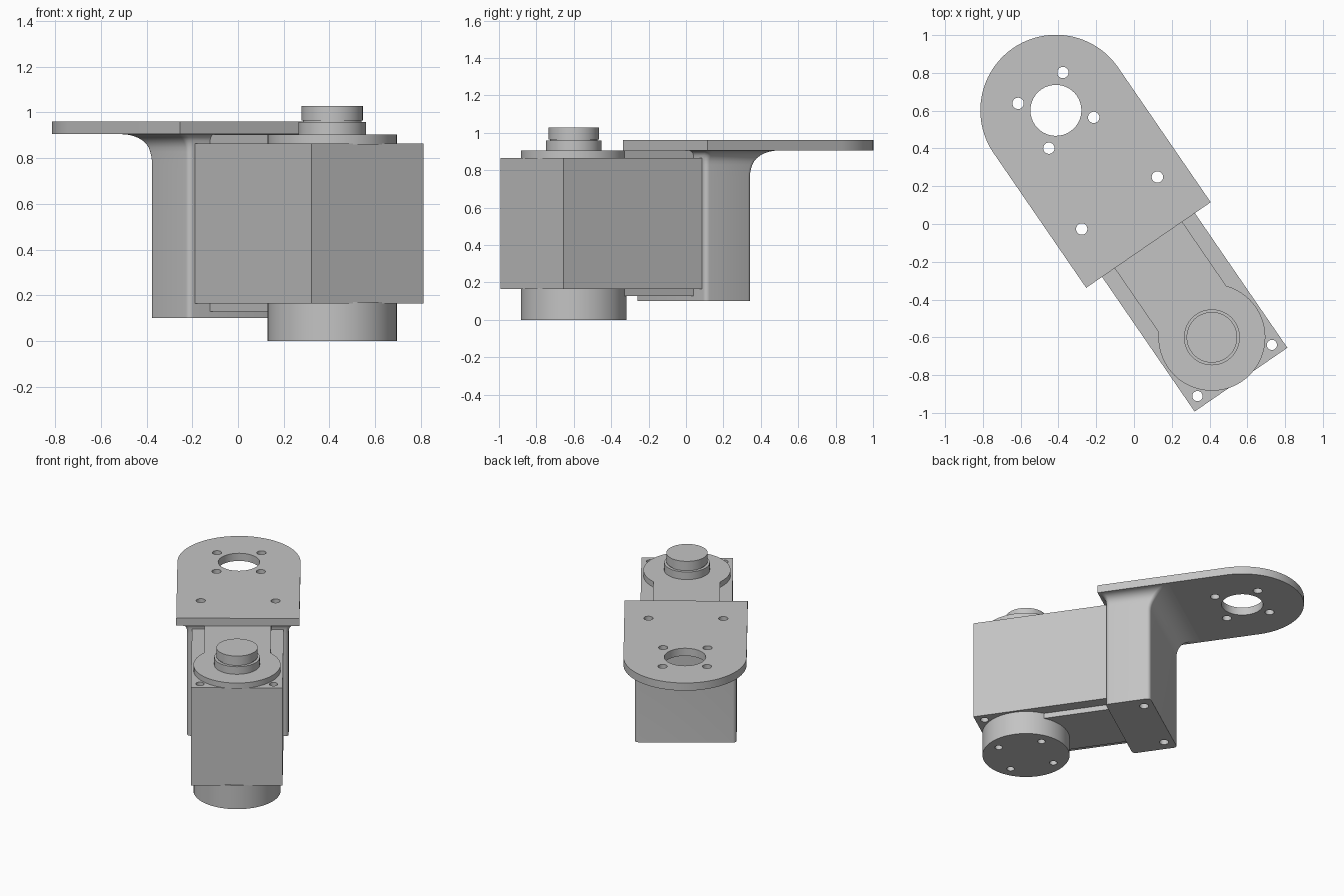
import bpy, bmesh, math
from mathutils import Matrix

cube = bpy.data.objects.get("Cube")
if cube:
    bpy.data.objects.remove(cube, do_unlink=True)

TURN = Matrix.Rotation(math.radians(34.5), 4, 'Z')   # whole unit sits diagonally
SHAFT_Y, HOLE_Y = -0.728, 0.73

grey = bpy.data.materials.new("light_grey")
grey.use_nodes = True
grey.diffuse_color = (0.55, 0.55, 0.55, 1)
grey.node_tree.nodes["Principled BSDF"].inputs["Base Color"].default_value = (0.55, 0.55, 0.55, 1)
parts = []


def loft(name, rings, keep=True):
    """Skin a stack of outlines; each ring is (z, list of xy points)."""
    bm = bmesh.new()
    loops = [[bm.verts.new((x, y, z)) for x, y in pts] for z, pts in rings]
    n = len(loops[0])
    for a, b in zip(loops, loops[1:]):
        for i in range(n):
            j = (i + 1) % n
            bm.faces.new((a[i], a[j], b[j], b[i]))
    bm.faces.new(loops[0][::-1])
    bm.faces.new(loops[-1])
    bmesh.ops.recalc_face_normals(bm, faces=bm.faces)
    mesh = bpy.data.meshes.new(name)
    bm.to_mesh(mesh)
    bm.free()
    mesh.transform(TURN)
    mesh.materials.append(grey)
    obj = bpy.data.objects.new(name, mesh)
    bpy.context.collection.objects.link(obj)
    if keep:
        parts.append(obj)
    return obj


def circle(x, y, r, n=64):
    return [(x + r * math.cos(math.tau * i / n), y + r * math.sin(math.tau * i / n)) for i in range(n)]


def rect(w, y0, y1):
    return [(-w, y0), (w, y0), (w, y1), (-w, y1)]


def rounded_rect(w, y0, y1, r, n=5):
    pts = []
    corners = [(w - r, y1 - r), (r - w, y1 - r), (r - w, y0 + r), (w - r, y0 + r)]
    for k, (cx, cy) in enumerate(corners):
        for i in range(n + 1):
            a = math.pi / 2 * (k + i / n)
            pts.append((cx + r * math.cos(a), cy + r * math.sin(a)))
    return pts


def tongue(w, r, y0, n=48):
    """Straight sides closed by an arc around the large hole."""
    a0 = math.acos(min(1, w / r))
    arc = [a0 + (math.pi - 2 * a0) * i / n for i in range(n + 1)]
    return [(-w, y0), (w, y0)] + [(r * math.cos(a), HOLE_Y + r * math.sin(a)) for a in arc]


def disc(name, x, y, r, z0, z1, top_r=None, keep=True, n=64):
    return loft(name, [(z0, circle(x, y, r, n)), (z1, circle(x, y, top_r or r, n))], keep)


def boolean(obj, other, operation='DIFFERENCE'):
    mod = obj.modifiers.new("bool", 'BOOLEAN')
    mod.operation, mod.solver, mod.object = operation, 'EXACT', other
    bpy.context.view_layer.objects.active = obj
    bpy.ops.object.modifier_apply(modifier=mod.name)
    bpy.data.objects.remove(other, do_unlink=True)


def drill(obj, x, y, r, z0=-1, z1=2, top_r=None):
    boolean(obj, disc("cutter", x, y, r, z0, z1, top_r, False, 40))


def four(d, y):
    return [(sx * d, y + sy * d) for sx in (-1, 1) for sy in (-1, 1)]


def cove(z, r, top=0.905):
    """Sideways growth of a concave fillet meeting the plate underside."""
    h = min(max(z - (top - r), 0), r)
    return r - math.sqrt(r * r - h * h)


screws = four(0.144, HOLE_Y)
mounts = [(-0.243, 0.135), (0.243, 0.135)]

# Mounting plate with rounded end
plate = loft("mounting_plate", [(z, tongue(0.4, 0.4001, -0.135)) for z in (0.905, 0.96)])

# Raised pad with coved sides and rolled top edge
steps = [(0.95, 0.37, 0.376, -0.134), (0.961, 0.365, 0.375, -0.134),
         (0.967, 0.335, 0.368, -0.13), (0.98, 0.308, 0.358, -0.125),
         (0.997, 0.288, 0.345, -0.117), (1.009, 0.27, 0.332, -0.106),
         (1.015, 0.25, 0.31, -0.09)]
pad = loft("raised_pad", [(z, tongue(w, r, y)) for z, w, r, y in steps])

# Bracket column flaring into the plate
heights = [0.1] + [0.765 + 0.14 * math.sin(math.pi / 2 * i / 10) for i in range(11)] + [0.912]
column = loft("bracket_column", [
    (z, rounded_rect(0.33 + cove(z, 0.066), -0.1 - cove(z, 0.03), 0.2 + cove(z, 0.14), 0.025))
    for z in heights])

# Holes through plate, pad and column
for obj in (plate, pad):
    drill(obj, 0, HOLE_Y, 0.135)
drill(pad, 0, HOLE_Y, 0.125, 0.945, 1.02, 0.172)
for x, y in screws:
    drill(plate, x, y, 0.03)
for x, y in screws + mounts:
    drill(pad, x, y, 0.08, 0.9, 1.1)
for x, y in mounts:
    drill(plate, x, y, 0.03)
    drill(column, x, y, 0.03)

# Motor housing with corner screw holes
housing = loft("motor_housing", [(z, rect(0.298, -1.0, -0.06)) for z in (0.165, 0.865)])
for x in (-0.239, 0.239):
    drill(housing, x, -0.941, 0.027)

# Top cover: gear strip joined to a round boss
cover = loft("top_cover", [(z, rect(0.217, SHAFT_Y, -0.06)) for z in (0.86, 0.904)])
boolean(cover, disc("boss", 0, SHAFT_Y, 0.283, 0.86, 0.904, None, False), 'UNION')

# Output shaft: collar, narrow neck and cap
disc("shaft_collar", 0, SHAFT_Y, 0.148, 0.9, 0.958)
disc("shaft_neck", 0, SHAFT_Y, 0.128, 0.95, 0.975)
disc("shaft_cap", 0, SHAFT_Y, 0.134, 0.965, 1.028)

# Underside: cable cover and round horn with four screw holes
loft("bottom_cover", [(z, rect(0.217, SHAFT_Y, -0.06)) for z in (0.128, 0.17)])
horn = disc("bottom_horn", 0, SHAFT_Y, 0.283, 0, 0.17)
for x, y in four(0.144, SHAFT_Y):
    drill(horn, x, y, 0.025, -0.1, 0.1)

# Smooth curved surfaces, keep crisp edges
bpy.ops.object.select_all(action='DESELECT')
for obj in parts:
    obj.select_set(True)
bpy.context.view_layer.objects.active = parts[0]
bpy.ops.object.shade_smooth_by_angle(angle=math.radians(32))
